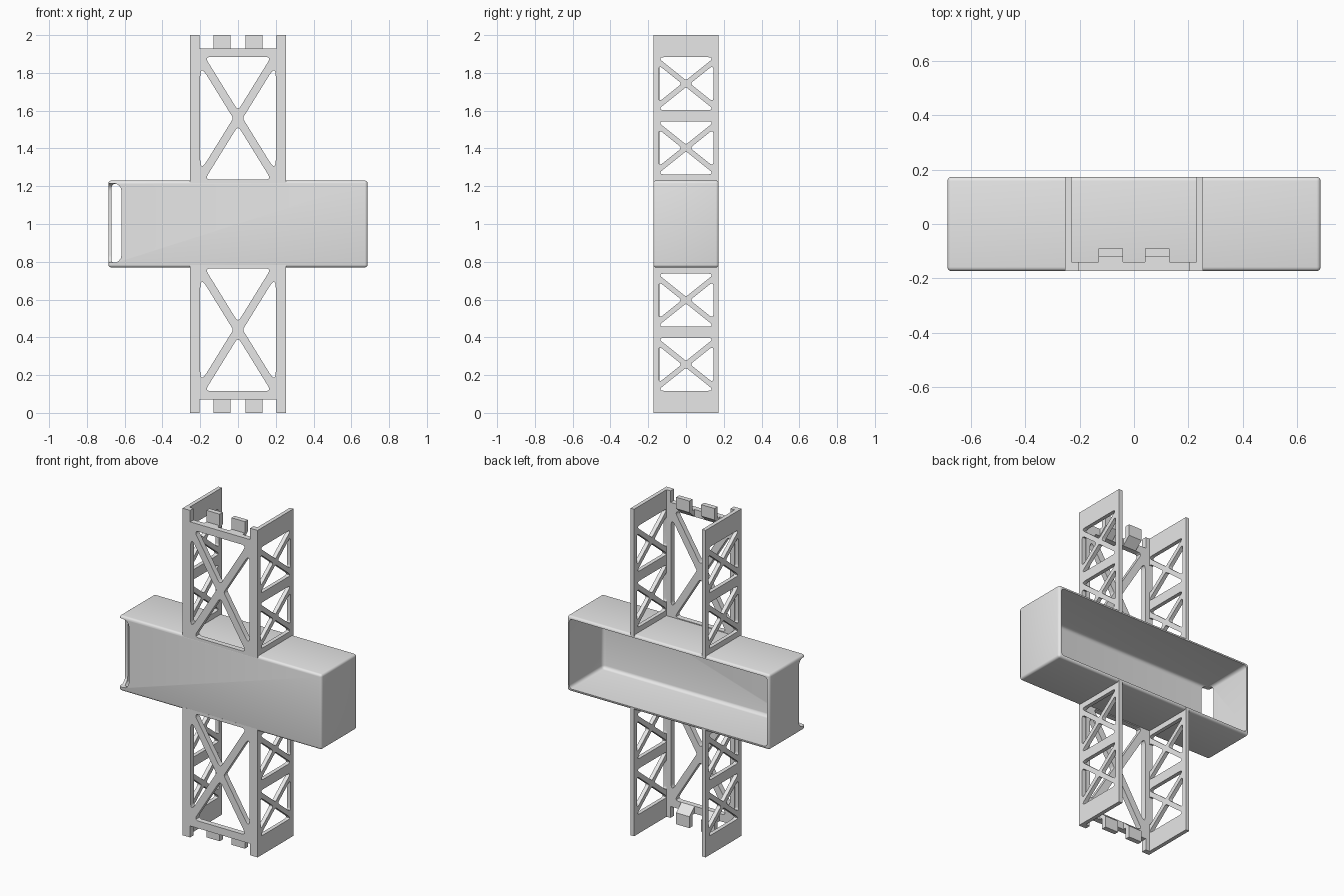
import bpy, bmesh
from math import radians, tan
from mathutils import Matrix, Vector

if "Cube" in bpy.data.objects:
    bpy.data.objects.remove(bpy.data.objects["Cube"], do_unlink=True)

HALF_DEPTH = 0.173
grey = bpy.data.materials.new("light_grey")
grey.use_nodes = True
grey.diffuse_color = (0.8, 0.8, 0.8, 1)
grey.node_tree.nodes["Principled BSDF"].inputs["Base Color"].default_value = (0.8, 0.8, 0.8, 1)


def add_object(name, mesh):
    obj = bpy.data.objects.new(name, mesh)
    bpy.context.collection.objects.link(obj)
    mesh.materials.clear()
    mesh.materials.append(grey)
    return obj


def smooth(obj):
    bpy.ops.object.select_all(action='DESELECT')
    obj.select_set(True)
    bpy.context.view_layer.objects.active = obj
    bpy.ops.object.shade_smooth_by_angle(angle=radians(32))


def rounded(points, radius, steps=6):
    """Polygon with every corner rounded off."""
    pts = [Vector(p) for p in points]
    out = []
    for i, p in enumerate(pts):
        a = (pts[i - 1] - p).normalized()
        b = (pts[(i + 1) % len(pts)] - p).normalized()
        d = radius / tan(a.angle(b) / 2)
        for k in range(steps + 1):
            t = k / steps
            out.append(p + a * d * (1 - t) ** 2 + b * d * t ** 2)
    return out


def cross_holes(centre, half_w, half_h, slope, gap_v, gap_h, radius):
    """Four triangular openings that leave an X of struts."""
    base = (half_h - gap_v) / slope
    rise = (half_w - gap_h) * slope
    holes = []
    for s in (-1, 1):
        holes.append([(0, centre + s * gap_v), (base, centre + s * half_h), (-base, centre + s * half_h)])
        holes.append([(s * gap_h, centre), (s * half_w, centre + rise), (s * half_w, centre - rise)])
    return [rounded(h, radius) for h in holes]


def plate(name, loops, thickness, matrix, mirror):
    """Flat outline with holes, extruded, placed and mirrored about mid height."""
    curve = bpy.data.curves.new(name, 'CURVE')
    curve.dimensions = '2D'
    curve.fill_mode = 'BOTH'
    curve.extrude = thickness / 2
    for loop in loops:
        spline = curve.splines.new('POLY')
        spline.points.add(len(loop) - 1)
        for point, (a, u) in zip(spline.points, loop):
            point.co = (a, u, 0, 1)
        spline.use_cyclic_u = True
    temp = bpy.data.objects.new(name + "_outline", curve)
    bpy.context.collection.objects.link(temp)
    graph = bpy.context.evaluated_depsgraph_get()
    mesh = bpy.data.meshes.new_from_object(temp.evaluated_get(graph))
    bpy.data.objects.remove(temp, do_unlink=True)
    bm = bmesh.new()
    bm.from_mesh(mesh)
    bm.transform(matrix)
    bmesh.ops.remove_doubles(bm, verts=bm.verts, dist=1e-5)
    bmesh.ops.recalc_face_normals(bm, faces=bm.faces)
    bm.to_mesh(mesh)
    bm.free()
    obj = add_object(name, mesh)
    obj.location.z = 1
    mod = obj.modifiers.new("Mirror", 'MIRROR')
    mod.use_axis = mirror
    mod.use_mirror_merge = False
    smooth(obj)


def block(name, low, high, radius, edge_rule=lambda edge: True):
    """Box between two corners with chosen edges rounded."""
    low, high = Vector(low), Vector(high)
    bm = bmesh.new()
    bmesh.ops.create_cube(bm, size=1)
    bm.transform(Matrix.Translation((low + high) / 2) @ Matrix.Diagonal((high - low).to_4d()))
    edges = [e for e in bm.edges if edge_rule(e)]
    bmesh.ops.bevel(bm, geom=edges, offset=radius, segments=4, profile=0.5, affect='EDGES')
    mesh = bpy.data.meshes.new(name)
    bm.to_mesh(mesh)
    bm.free()
    return add_object(name, mesh)


# Central tray: hollow, open at the back
tray = block("tray", (-0.686, -HALF_DEPTH, 0.77), (0.686, HALF_DEPTH, 1.23), 0.015)
cavity = block("cavity_cutter", (-0.669, -HALF_DEPTH + 0.018, 0.787), (0.669, 0.4, 1.213), 0.02)


# Rounded notch through the front corner of the tray
def notch_rule(edge):
    a, b = (v.co for v in edge.verts)
    along_y = abs(a.y - b.y) > 0.01 and a.x > -0.7
    along_x = abs(a.x - b.x) > 0.01 and a.y > -0.2
    return along_x or along_y


notch = block("notch_cutter", (-0.8, -0.3, 0.795), (-0.617, -0.11, 1.215), 0.04, notch_rule)

for cutter in (cavity, notch):
    cutter.hide_render = True
    mod = tray.modifiers.new("Cut", 'BOOLEAN')
    mod.operation = 'DIFFERENCE'
    mod.solver = 'EXACT'
    mod.object = cutter
    bpy.context.view_layer.objects.active = tray
    bpy.ops.object.modifier_apply(modifier=mod.name)
    bpy.data.objects.remove(cutter, do_unlink=True)
smooth(tray)

# Heights below are measured from mid height; plates start inside the tray wall
BASE = 0.216
IN = 0.23

# Side trusses: two stacked crosses
side_outline = [(-HALF_DEPTH, BASE), (HALF_DEPTH, BASE), (HALF_DEPTH, 1), (-HALF_DEPTH, 1)]
side_loops = [side_outline]
for centre in (0.403, 0.743):
    side_loops += cross_holes(centre, 0.145, 0.14, 0.8, 0.018, 0.022, 0.013)
to_side = Matrix(((0, 0, 1, 0.242), (1, 0, 0, 0), (0, 1, 0, 0), (0, 0, 0, 1)))
plate("side_trusses", side_loops, 0.024, to_side, (True, False, True))

# Front trusses: one tall cross, notched at the end between corner posts
front_outline = [(-IN, BASE), (IN, BASE), (IN, 1), (0.203, 1), (0.203, 0.93),
                 (-0.203, 0.93), (-0.203, 1), (-IN, 1)]
front_loops = [front_outline] + cross_holes(0.56, 0.2, 0.325, 1.62, 0.04, 0.025, 0.018)
to_front = Matrix(((1, 0, 0, 0), (0, 0, 1, -0.1565), (0, 1, 0, 0), (0, 0, 0, 1)))
plate("front_trusses", front_loops, 0.033, to_front, (False, False, True))

# Clip hooks behind the end rails
hook = [(-0.14, 0.885), (-0.09, 0.93), (-0.09, 1), (-0.12, 1), (-0.12, 0.93), (-0.14, 0.93)]
to_hook = Matrix(((0, 0, 1, 0.085), (1, 0, 0, 0), (0, 1, 0, 0), (0, 0, 0, 1)))
plate("clip_hooks", [hook], 0.09, to_hook, (True, False, True))
